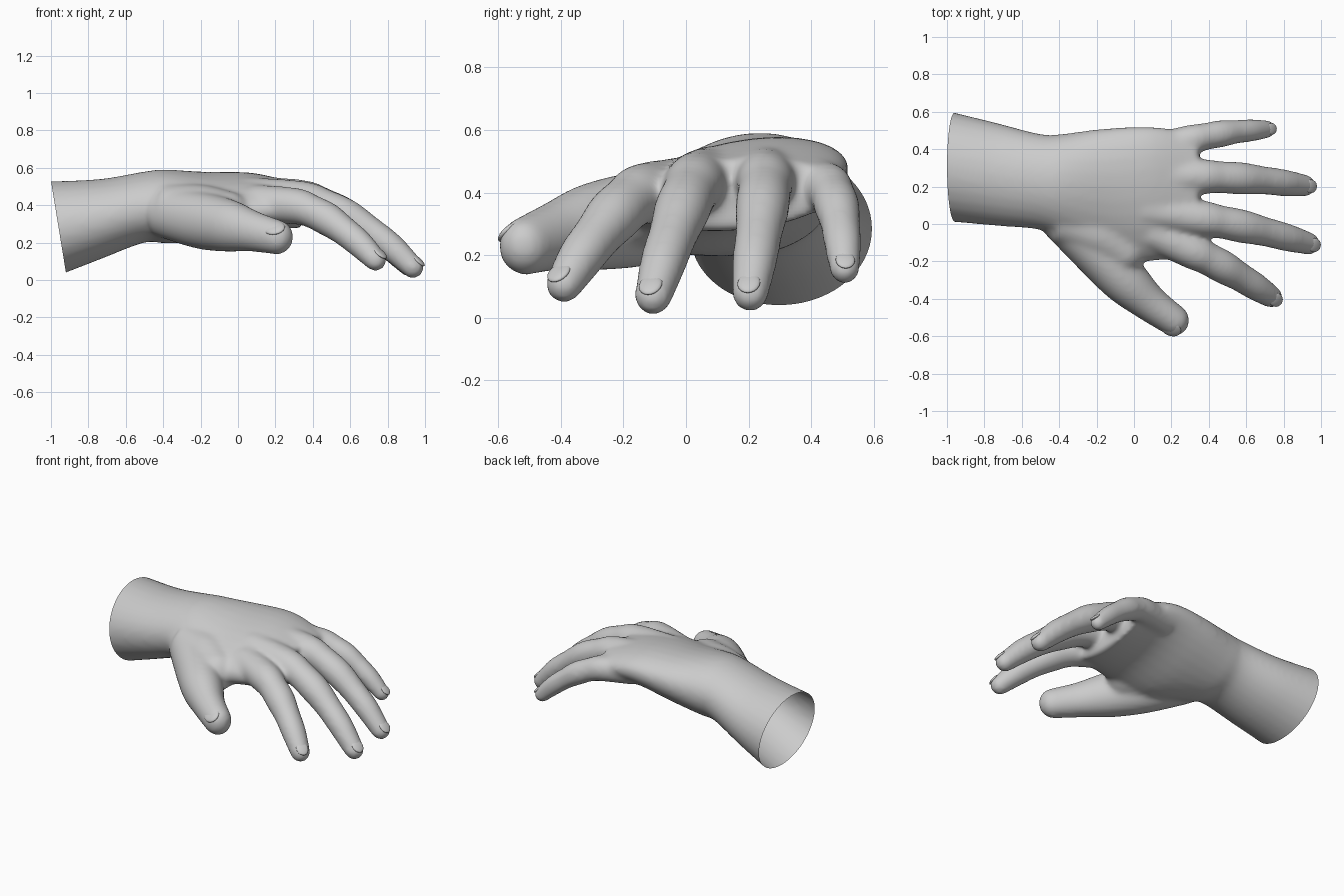
import bpy, bmesh, math
from mathutils import Vector, Matrix

if "Cube" in bpy.data.objects:
    bpy.data.objects.remove(bpy.data.objects["Cube"])

N, SUB = 28, 5      # sides of a section, rings between key sections


def smooth_rows(rows):
    """Catmull-Rom interpolation of key rows."""
    out, last = [], len(rows) - 1
    for i in range(last):
        a, b, c, d = (rows[max(0, min(last, i + k))] for k in range(-1, 3))
        for s in range(SUB):
            t = s / SUB
            out.append([q + ((r - p) * t + (2 * p - 5 * q + 4 * r - w) * t * t
                             + (3 * q - p - 3 * r + w) * t ** 3) / 2
                        for p, q, r, w in zip(a, b, c, d)])
    return out + [list(rows[-1])]


def skin(bm, rings):
    """Closed loft through rings of (centre, side vector, up vector)."""
    angles = [math.tau * k / N for k in range(N)]
    loops = [[bm.verts.new(c + u * math.cos(a) + v * math.sin(a)) for a in angles]
             for c, u, v in rings]
    for p, q in zip(loops, loops[1:]):
        for k in range(N):
            bm.faces.new((p[k - 1], p[k], q[k], q[k - 1]))
    bm.faces.new(loops[0])
    bm.faces.new(loops[-1])


def digit(bm, rows, tall):
    """Finger along x, y, z, radius keys with a rounded tip."""
    pts = smooth_rows(rows)
    rings = []
    for i, p in enumerate(pts):
        a, b = pts[max(0, i - 1)], pts[min(len(pts) - 1, i + 1)]
        t = (Vector(b[:3]) - Vector(a[:3])).normalized()
        side = Vector((0, 0, 1)).cross(t).normalized()
        up = t.cross(side)
        rings.append((Vector(p[:3]), side * p[3], up * p[3] * tall))
    c, u, v = rings[-1]
    r = p[3]
    for k in range(1, 6):
        a = k * math.pi / 11
        rings.append((c + t * r * math.sin(a), u * math.cos(a), v * math.cos(a)))
    skin(bm, rings)
    return c, t, side, up, r


# forearm, wrist and palm: x, y, z, half width, half height, roll in degrees
BODY = [(-1.12, .33, .243, .305, .282, 0), (-.75, .268, .322, .277, .217, 0),
        (-.5, .225, .39, .257, .19, 4), (-.38, .2, .393, .285, .195, 10),
        (-.15, .16, .39, .36, .172, 14), (.1, .16, .42, .365, .138, 10),
        (.345, .165, .392, .32, .115, 4)]

# shared curl of the fingers: fraction along, fraction of drop, radius factor
CURL = [(-.2, 0, 1), (.2, .05, .98), (.36, .14, .89), (.52, .28, .9),
        (.68, .48, .79), (.84, .71, .75), (1, 1, .61)]

# fingers: root, tip, radius
FINGERS = {"index": ((.2, -.09, .41), (.735, -.39, .107), .1),
           "middle": ((.2, .055, .45), (.935, -.105, .068), .1),
           "ring": ((.2, .255, .46), (.915, .205, .076), .097),
           "little": ((.2, .425, .43), (.71, .507, .155), .082)}
THUMB = [(-.4, .04, .36, .12), (-.2, -.14, .318, .138), (-.05, -.3, .29, .128),
         (.08, -.42, .26, .1), (.212, -.515, .228, .085)]
WEB = [(-.4, .03, .38, .13), (-.2, -.04, .36, .15), (-.055, -.14, .35, .125)]

# rough hand: overlapping lofts gathered in one mesh
bm = bmesh.new()
rings = []
for x, y, z, w, h, roll in smooth_rows(BODY):
    a = math.radians(roll)
    rings.append((Vector((x, y, z)), Vector((0, math.cos(a), math.sin(a))) * w,
                  Vector((0, -math.sin(a), math.cos(a))) * h))
skin(bm, rings)
digit(bm, WEB, 1)       # flesh between thumb and palm

tips = {"thumb": (digit(bm, THUMB, 1.1), -.7)}
for name, (root, tip, r) in FINGERS.items():
    rows = []
    for s, drop, k in CURL:
        p = Vector(root).lerp(Vector(tip), s)
        p.y += .015 * math.sin(math.pi * s)
        rows.append((p.x, p.y, root[2] + (tip[2] - root[2]) * drop, r * k))
    tips[name] = (digit(bm, rows, 1), 0)
bmesh.ops.recalc_face_normals(bm, faces=bm.faces)
mesh = bpy.data.meshes.new("hand")
bm.to_mesh(mesh)
bm.free()
hand = bpy.data.objects.new("hand", mesh)
bpy.context.collection.objects.link(hand)

# fuse into one skin and relax the seams
fuse = hand.modifiers.new("fuse", 'REMESH')
fuse.mode = 'VOXEL'
fuse.voxel_size = .0125
relax = hand.modifiers.new("relax", 'SMOOTH')
relax.iterations = 24
bpy.context.view_layer.update()
fused = bpy.data.meshes.new_from_object(hand.evaluated_get(bpy.context.evaluated_depsgraph_get()))
hand.modifiers.clear()

# slice the forearm open along its slanted end
bm = bmesh.new()
bm.from_mesh(fused)
bmesh.ops.bisect_plane(bm, geom=bm.verts[:] + bm.edges[:] + bm.faces[:],
                       plane_co=(-1, 0, .53), plane_no=(.49, 0, .08), clear_inner=True)
bm.to_mesh(fused)
bm.free()
hand.data = fused
fused.shade_smooth()

# nails: flattened domes set into the digit tips
for name, ((c, t, side, up, r), roll) in tips.items():
    n = up * math.cos(roll) + side * math.sin(roll)
    m = Matrix((t * r * .75, n.cross(t) * r * .62, n * r * .2)).transposed().to_4x4()
    m.translation = c + n * r * .79 - t * r * .05
    nb = bmesh.new()
    bmesh.ops.create_uvsphere(nb, u_segments=20, v_segments=10, radius=1, matrix=m)
    bmesh.ops.recalc_face_normals(nb, faces=nb.faces)
    nm = bpy.data.meshes.new(name + "_nail")
    nb.to_mesh(nm)
    nb.free()
    nm.shade_smooth()
    bpy.context.collection.objects.link(bpy.data.objects.new(name + "_nail", nm))
